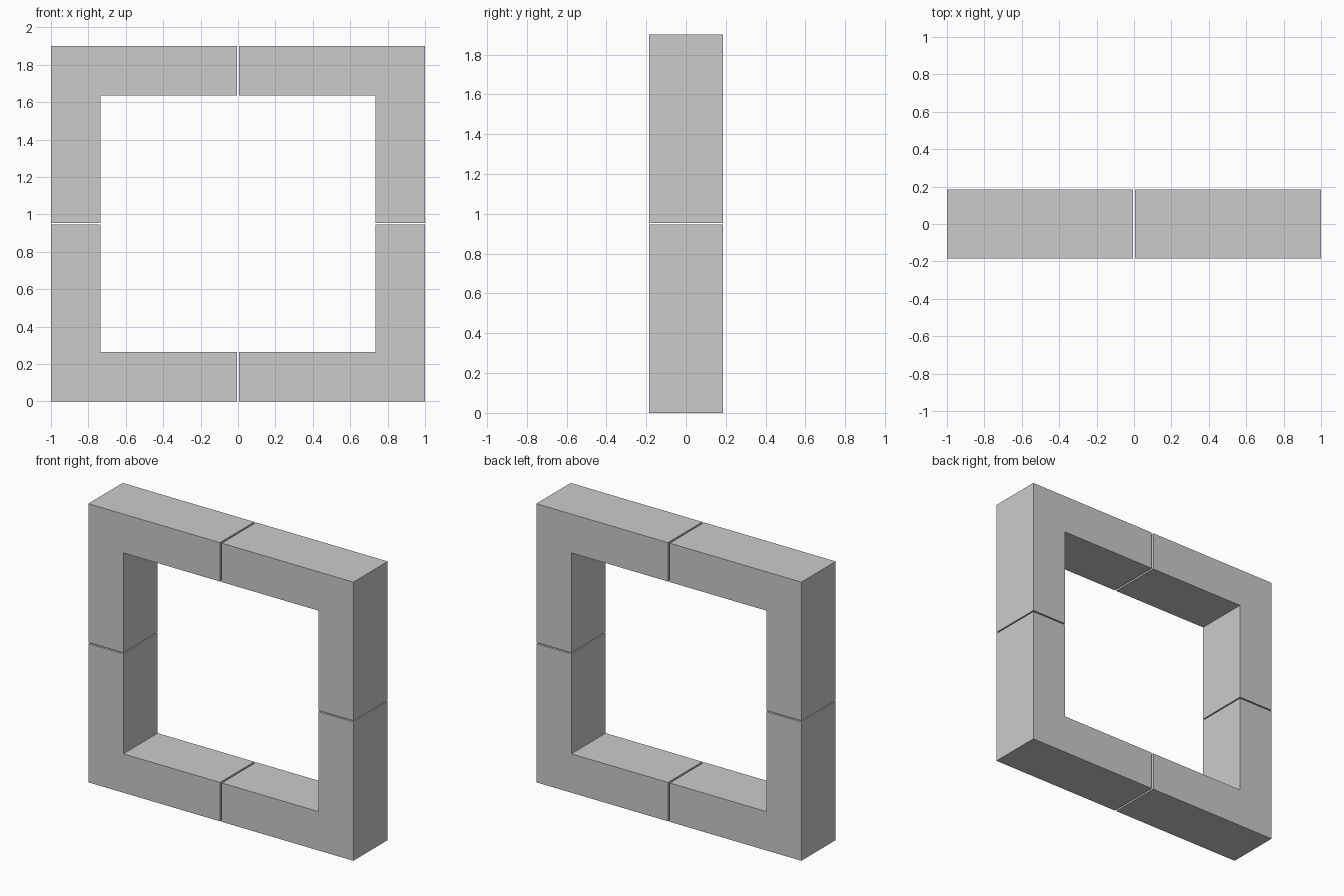
import bpy
import bmesh

if "Cube" in bpy.data.objects:
    bpy.data.objects.remove(bpy.data.objects["Cube"])

W, H, D = 1.0, 1.9, 0.185      # half width, height, half depth
T = 0.265                      # bar thickness
GX, GZ = 0.0065, 0.004         # half gaps between the corner pieces
MID = H / 2


def corner_piece(name, sx, sz):
    """L-shaped corner block, extruded through the depth."""
    profile = [(W, MID), (GX, MID), (GX, MID - T),
               (W - T, MID - T), (W - T, GZ), (W, GZ)]
    bm = bmesh.new()
    face = bm.faces.new([bm.verts.new((sx * x, -D, MID + sz * z)) for x, z in profile])
    ext = bmesh.ops.extrude_face_region(bm, geom=[face], use_keep_orig=True)
    verts = [g for g in ext["geom"] if isinstance(g, bmesh.types.BMVert)]
    bmesh.ops.translate(bm, verts=verts, vec=(0, 2 * D, 0))
    bmesh.ops.recalc_face_normals(bm, faces=bm.faces)
    mesh = bpy.data.meshes.new(name)
    bm.to_mesh(mesh)
    bm.free()
    bpy.context.collection.objects.link(bpy.data.objects.new(name, mesh))


# Four corners of the square frame
for side, sx in (("left", -1), ("right", 1)):
    for level, sz in (("lower", -1), ("upper", 1)):
        corner_piece(f"{level}_{side}_corner", sx, sz)
